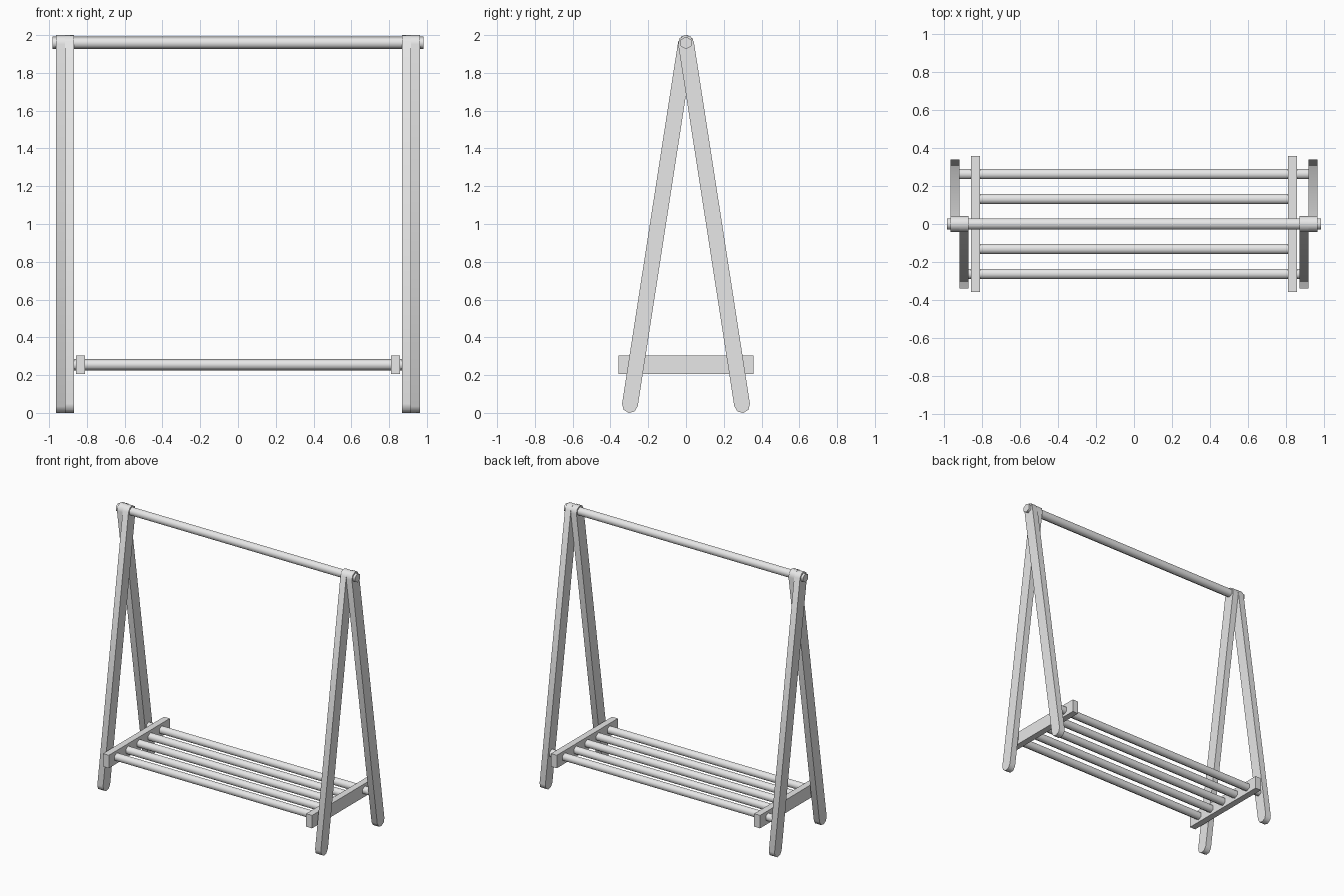
import bpy, bmesh, math
from mathutils import Vector

default = bpy.data.objects.get("Cube")
if default:
    bpy.data.objects.remove(default, do_unlink=True)

# Single painted finish
paint = bpy.data.materials.new("light_grey")
paint.use_nodes = True
paint.diffuse_color = (0.8, 0.8, 0.8, 1)
paint.node_tree.nodes["Principled BSDF"].inputs["Base Color"].default_value = (0.8, 0.8, 0.8, 1)


def prism(name, outline, x0, x1):
    """Extrude a (y, z) outline along x from x0 to x1."""
    bm = bmesh.new()
    base = bm.faces.new([bm.verts.new((x0, y, z)) for y, z in outline])
    out = bmesh.ops.extrude_face_region(bm, geom=[base])
    verts = [g for g in out["geom"] if isinstance(g, bmesh.types.BMVert)]
    bmesh.ops.translate(bm, verts=verts, vec=(x1 - x0, 0, 0))
    bmesh.ops.recalc_face_normals(bm, faces=bm.faces)
    mesh = bpy.data.meshes.new(name)
    bm.to_mesh(mesh)
    bm.free()
    mesh.materials.append(paint)
    obj = bpy.data.objects.new(name, mesh)
    bpy.context.collection.objects.link(obj)
    bpy.ops.object.select_all(action="DESELECT")
    obj.select_set(True)
    bpy.context.view_layer.objects.active = obj
    bpy.ops.object.shade_smooth_by_angle(angle=math.radians(70))
    return obj


def hexagon(y, z, r):
    """Six-sided rod section with a corner pointing up."""
    return [(y + r * math.sin(k * math.pi / 3), z + r * math.cos(k * math.pi / 3))
            for k in range(6)]


def capsule(foot, top, r, steps=4):
    """Bar with rounded ends running from foot to top."""
    axis = (Vector(top) - Vector(foot)).normalized()
    aim = math.atan2(axis.y, axis.x)
    pts = []
    for centre, turn in ((top, 0), (foot, math.pi)):
        for k in range(steps + 1):
            a = aim + turn - math.pi / 2 + math.pi * k / steps
            pts.append((centre[0] + r * math.cos(a), centre[1] + r * math.sin(a)))
    return pts


# Crossed legs and shelf rails on each side
LEG_R, TOP_Z, SHELF_Z = 0.042, 1.9585, 0.255
for side, s in (("left", 1), ("right", -1)):
    for place, d, inner in (("front", -1, 0.869), ("back", 1, 0.916)):
        outline = capsule((d * 0.297, 0.0415), (0, TOP_Z), LEG_R)
        prism(f"{place}_leg_{side}", outline, s * inner, s * (inner + 0.047))
    rail = [(-0.357, 0.207), (0.357, 0.207), (0.357, 0.303), (-0.357, 0.303)]
    prism(f"shelf_rail_{side}", rail, s * 0.809, s * 0.857)

# Hanging rod
prism("hanging_rod", hexagon(0, TOP_Z, 0.033), -0.981, 0.981)

# Shelf rods: the outer two reach into the legs, the others stop in the rails
for i, reach in enumerate((0.89, 0.83, 0.83, 0.83, 0.93)):
    prism(f"shelf_rod_{i + 1}", hexagon((i - 2) * 0.131, SHELF_Z, 0.031), -reach, reach)
